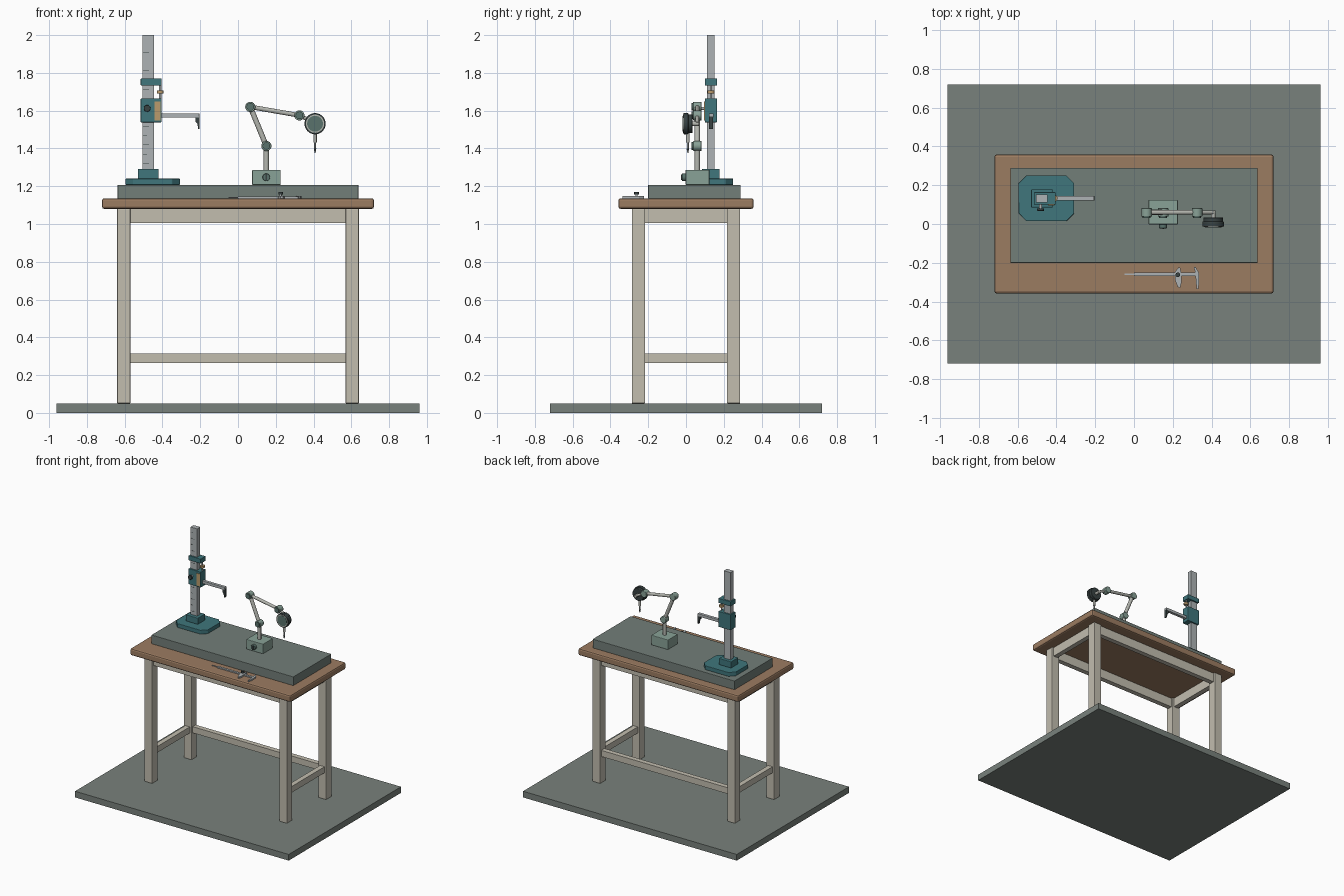
import bpy, bmesh, math
from mathutils import Vector

if "Cube" in bpy.data.objects:
    bpy.data.objects.remove(bpy.data.objects["Cube"])


def mat(name, r, g, b):
    m = bpy.data.materials.new(name)
    m.diffuse_color = (r, g, b, 1)
    m.use_nodes = True
    m.node_tree.nodes["Principled BSDF"].inputs["Base Color"].default_value = m.diffuse_color
    return m


FLOOR = mat("floor_grey", .19, .22, .20)
STONE = mat("plate_grey", .17, .21, .19)
WOOD = mat("wood", .33, .20, .12)
FRAME = mat("frame_cream", .54, .51, .43)
TEAL = mat("teal", .05, .18, .20)
SAGE = mat("sage", .25, .36, .31)
STEEL = mat("steel", .42, .45, .46)
ROD = mat("rod", .46, .47, .43)
DARK = mat("dark", .04, .055, .055)
JOINT = mat("joint_grey", .10, .17, .15)
BRASS = mat("brass", .50, .33, .15)


def finish(name, bm, m, bevel=0, smooth=False):
    bmesh.ops.recalc_face_normals(bm, faces=bm.faces)
    me = bpy.data.meshes.new(name)
    bm.to_mesh(me)
    bm.free()
    ob = bpy.data.objects.new(name, me)
    bpy.context.collection.objects.link(ob)
    me.materials.append(m)
    if bevel:
        b = ob.modifiers.new("bevel", 'BEVEL')
        b.width = bevel
        b.segments = 2
    if smooth:
        bpy.context.view_layer.objects.active = ob
        ob.select_set(True)
        bpy.ops.object.shade_smooth_by_angle(angle=math.radians(35))
        ob.select_set(False)
    return ob


def box(name, x, y, z, m, bevel=0):
    bm = bmesh.new()
    bmesh.ops.create_cube(bm, size=1)
    for v in bm.verts:
        v.co = [(a + b) / 2 + c * (b - a) for (a, b), c in zip((x, y, z), v.co)]
    return finish(name, bm, m, bevel)


def cyl(name, p, q, r, m, r2=None, n=24, bevel=0):
    p, q = Vector(p), Vector(q)
    d = q - p
    bm = bmesh.new()
    bmesh.ops.create_cone(bm, cap_ends=True, segments=n, radius1=r,
                          radius2=r if r2 is None else r2, depth=d.length)
    rot = d.to_track_quat('Z', 'Y')
    for v in bm.verts:
        v.co = rot @ v.co + (p + q) / 2
    return finish(name, bm, m, bevel, True)


def prism(name, pts, z0, z1, m, bevel=0):
    bm = bmesh.new()
    f = bm.faces.new([bm.verts.new((x, y, z0)) for x, y in pts])
    r = bmesh.ops.extrude_face_region(bm, geom=[f])
    for v in r['geom']:
        if isinstance(v, bmesh.types.BMVert):
            v.co.z = z1
    return finish(name, bm, m, bevel)


# floor and bench
box("floor_slab", (-.96, .96), (-.72, .72), (0, .05), FLOOR)
for sx in (-1, 1):
    side = "right" if sx > 0 else "left"
    xs = sorted((sx * .57, sx * .64))
    for sy in (-1, 1):
        end = "back" if sy > 0 else "front"
        box(f"{end}_{side}_leg", xs, sorted((sy * .217, sy * .287)), (.05, 1.082), FRAME, .004)
    xr = sorted((sx * .585, sx * .625))
    box(f"{side}_stretcher", xr, (-.22, .22), (.265, .315), FRAME)
    box(f"{side}_apron", xr, (-.22, .22), (1.005, 1.082), FRAME)
for end, sy in (("front", -1), ("back", 1)):
    box(f"{end}_apron", (-.575, .575), sorted((sy * .232, sy * .272)), (1.005, 1.082), FRAME)
box("back_stretcher", (-.575, .575), (.232, .272), (.265, .315), FRAME)
box("bench_top", (-.72, .72), (-.358, .358), (1.08, 1.136), WOOD, .012)
box("surface_plate", (-.637, .637), (-.20, .288), (1.135, 1.207), STONE, .002)

# height gauge: base and graduated column
x0, x1, y0, y1, c = -.595, -.308, .015, .25, .04
prism("gauge_base", [(x0 + c, y0), (x1 - c, y0), (x1, y0 + c), (x1, y1 - c),
                     (x1 - c, y1), (x0 + c, y1), (x0, y1 - c), (x0, y0 + c)],
      1.207, 1.24, TEAL, .003)
box("gauge_riser", (-.53, -.42), (.085, .178), (1.24, 1.292), TEAL, .004)
box("gauge_column", (-.505, -.446), (.112, .152), (1.24, 2.0), STEEL)
for i in range(14):
    w = .034 if i % 2 == 0 else .022
    box("column_tick", (-.504, -.504 + w), (.111, .113), (1.32 + i * .049, 1.3225 + i * .049), DARK)

# height gauge: slider, fine adjustment, scriber
box("gauge_slider", (-.515, -.405), (.10, .164), (1.538, 1.664), TEAL, .003)
box("vernier_plate", (-.442, -.41), (.096, .102), (1.548, 1.648), BRASS)
cyl("slider_lock_knob", (-.481, .068, 1.612), (-.481, .08, 1.612), .018, DARK, bevel=.002)
cyl("slider_lock_stem", (-.481, .075, 1.612), (-.481, .105, 1.612), .008, STEEL)
box("fine_adjust_clamp", (-.515, -.405), (.10, .164), (1.732, 1.77), TEAL, .003)
cyl("fine_adjust_screw", (-.412, .132, 1.655), (-.412, .132, 1.74), .006, STEEL)
cyl("fine_adjust_nut", (-.412, .132, 1.69), (-.412, .132, 1.706), .018, BRASS)
box("scriber_arm", (-.41, -.205), (.121, .145), (1.563, 1.586), STEEL, .002)
bpy_tip = prism("scriber_tip", [(-.225, 1.57), (-.204, 1.57), (-.204, 1.503), (-.212, 1.503),
                                (-.214, 1.53), (-.225, 1.54)], -.144, -.122, DARK)
bpy_tip.rotation_euler.x = math.pi / 2

# indicator stand: magnetic base with switch knob
box("stand_base", (.075, .226), (-.002, .124), (1.207, 1.287), SAGE, .004)
cyl("base_switch", (.15, -.022, 1.247), (.15, .002, 1.247), .02, JOINT, bevel=.002)
box("switch_grip", (.146, .154), (-.027, -.018), (1.233, 1.261), DARK)

# indicator stand: jointed arm
Y = .06
nodes = [(.15, Y, 1.285), (.15, Y, 1.413), (.065, Y, 1.62), (.325, Y, 1.575)]
for i in range(3):
    cyl(("post", "lower_arm", "upper_arm")[i], nodes[i], nodes[i + 1], .014 if i < 2 else .012, ROD)
for name, (x, y, z) in zip(("post_joint", "elbow_joint", "wrist_joint"), nodes[1:]):
    cyl(name, (x, .038, z), (x, .082, z), .027, SAGE, bevel=.003)
    cyl(name + "_cap", (x, .03, z), (x, .04, z), .02, JOINT)
D = (.408, 1.531)
cyl("wrist_rod", (.325, Y, 1.575), (D[0] + .007, Y, D[1]), .010, ROD)
cyl("dial_mount", (D[0], .07, D[1]), (D[0], .02, D[1]), .012, ROD)

# dial indicator
cyl("dial_body", (D[0], -.006, D[1]), (D[0], .034, D[1]), .05, DARK, n=40, bevel=.003)
cyl("dial_bezel", (D[0], -.014, D[1]), (D[0], .012, D[1]), .056, DARK, n=40, bevel=.003)
cyl("dial_ring", (D[0], -.016, D[1]), (D[0], -.01, D[1]), .048, ROD, n=40)
cyl("dial_face", (D[0], -.0175, D[1]), (D[0], -.012, D[1]), .042, JOINT, n=40)
cyl("dial_stem", (D[0], .01, 1.49), (D[0], .01, 1.432), .009, ROD)
cyl("dial_plunger", (D[0], .01, 1.435), (D[0], .01, 1.39), .005, STEEL)
cyl("plunger_tip", (D[0], .01, 1.40), (D[0], .01, 1.377), .007, DARK, r2=.002)

# caliper lying on the bench
Z = 1.136
box("caliper_depth_rod", (-.05, .02), (-.262, -.256), (Z + .002, Z + .007), STEEL)
box("caliper_beam", (0, .325), (-.269, -.251), (Z, Z + .009), STEEL)
prism("caliper_fixed_jaw", [(.308, -.222), (.318, -.222), (.334, -.25), (.336, -.30),
                            (.331, -.335), (.323, -.335), (.319, -.29), (.316, -.25)],
      Z, Z + .011, STEEL)
prism("caliper_sliding_jaw", [(.228, -.225), (.238, -.225), (.243, -.25), (.245, -.30),
                              (.238, -.33), (.226, -.325), (.212, -.29), (.212, -.245)],
      Z, Z + .013, STEEL)
cyl("caliper_lock_screw", (.226, -.262, Z + .01), (.226, -.262, Z + .024), .006, STEEL)
cyl("caliper_lock_head", (.226, -.262, Z + .02), (.226, -.262, Z + .033), .012, DARK)
